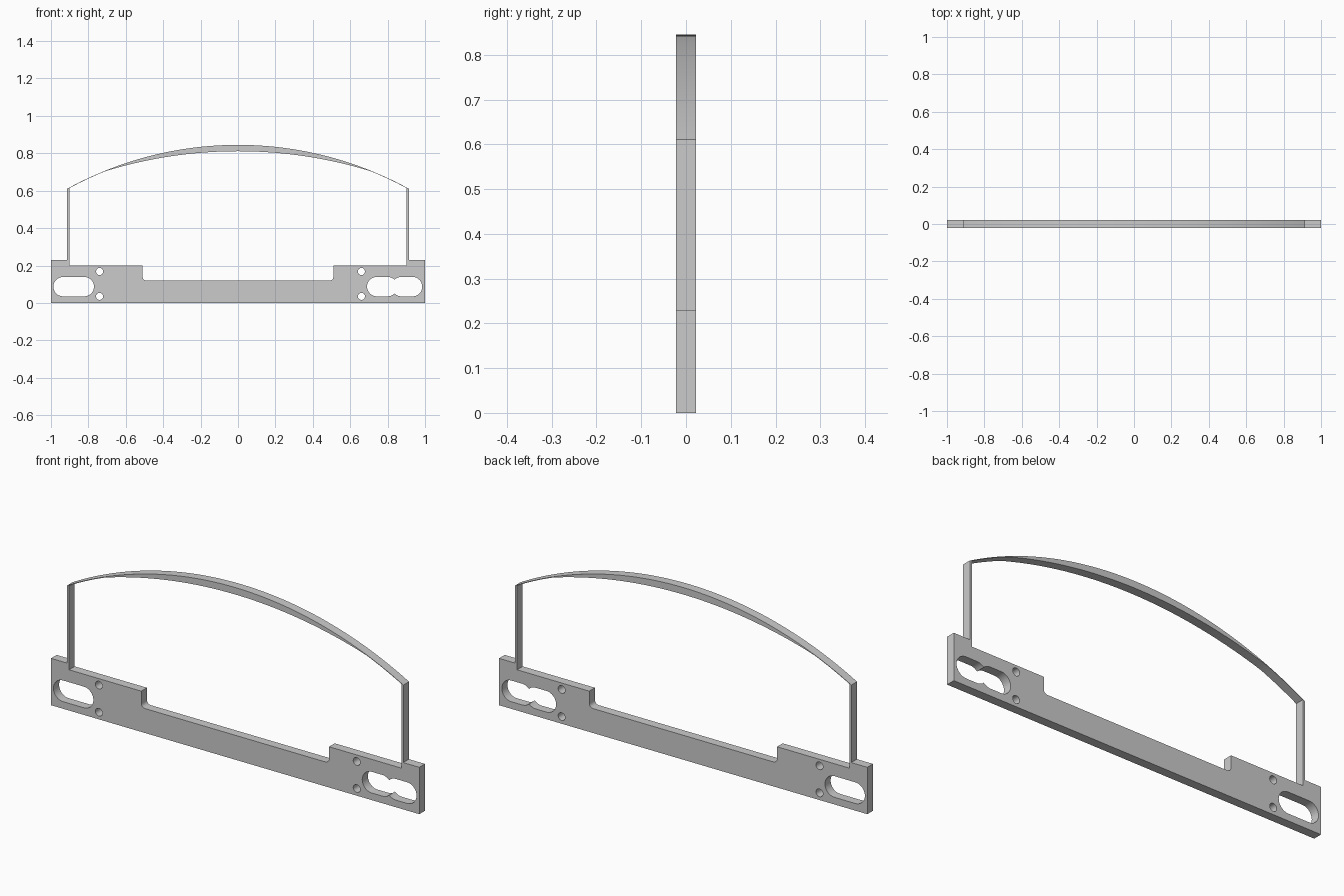
import bpy, bmesh
from math import pi, cos, sin, sqrt

if "Cube" in bpy.data.objects:
    bpy.data.objects.remove(bpy.data.objects["Cube"])

HALF = 0.022      # half thickness in y
SLOT_Z = 0.087    # slot centre height
SLOT_R = 0.052


def arc(cx, cz, r, a0, a1, n=16):
    """Points on an arc, angles in units of pi."""
    return [(cx + r * cos(pi * (a0 + (a1 - a0) * i / n)),
             cz + r * sin(pi * (a0 + (a1 - a0) * i / n))) for i in range(n + 1)]


def plate(name, outlines):
    """Flat plate in the xz plane; the outlines after the first are holes."""
    cu = bpy.data.curves.new(name, 'CURVE')
    cu.dimensions = '2D'
    cu.fill_mode = 'BOTH'
    cu.extrude = HALF
    for pts in outlines:
        sp = cu.splines.new('POLY')
        sp.points.add(len(pts) - 1)
        for p, (x, z) in zip(sp.points, pts):
            p.co = (x, z, 0, 1)
        sp.use_cyclic_u = True
    ob = bpy.data.objects.new(name, cu)
    bpy.context.collection.objects.link(ob)
    ob.rotation_euler = (pi / 2, 0, 0)
    bpy.ops.object.select_all(action='DESELECT')
    ob.select_set(True)
    bpy.context.view_layer.objects.active = ob
    bpy.ops.object.convert(target='MESH')
    ob = bpy.context.object
    bm = bmesh.new()
    bm.from_mesh(ob.data)
    bmesh.ops.remove_doubles(bm, verts=bm.verts, dist=1e-5)
    bmesh.ops.recalc_face_normals(bm, faces=bm.faces)
    bm.to_mesh(ob.data)
    bm.free()
    bpy.ops.object.transform_apply(location=False, rotation=True, scale=False)
    bpy.ops.object.shade_smooth_by_angle(angle=pi / 6)
    return ob


# Base bar: raised ends, recessed middle with filleted corners
right_half = arc(0.49, 0.14, 0.02, -0.5, 0, 6) + [
    (0.51, 0.20), (0.905, 0.20), (0.905, 0.23), (1, 0.23), (1, 0)]
base = right_half + [(-x, z) for x, z in reversed(right_half)]

# Plain slot on the left, two merged slots on the right
left_slot = (arc(-0.935, SLOT_Z, SLOT_R, 0.5, 1.5)
             + arc(-0.822, SLOT_Z, SLOT_R, -0.5, 0.5))
cusp = 0.25       # angle where the two merged slots meet
double_slot = (arc(0.742, SLOT_Z, SLOT_R, 0.5, 1.5)
               + arc(0.80, SLOT_Z, SLOT_R, -0.5, -cusp, 6)
               + arc(0.80 + 2 * SLOT_R * cos(pi * cusp), SLOT_Z, SLOT_R,
                     1 + cusp, 1.5, 6)[1:]
               + arc(0.933, SLOT_Z, SLOT_R, -0.5, 0.5)
               + arc(0.80 + 2 * SLOT_R * cos(pi * cusp), SLOT_Z, SLOT_R,
                     0.5, 1 - cusp, 6)
               + arc(0.80, SLOT_Z, SLOT_R, cusp, 0.5, 6)[1:])

# Screw holes
holes = [arc(x, z, 0.019, 0, 2, 24)[:-1]
         for x in (-0.74, 0.66) for z in (0.035, 0.168)]
plate("base_bar", [base, left_slot, double_slot] + holes)


# Arched top strip: crescent that thins to a sheet at both ends
def outer(x):
    return 0.845 - 1.895 + sqrt(1.895 ** 2 - x * x)


def inner(x):
    return min(0.811 - 2.41 + sqrt(2.41 ** 2 - x * x), outer(x) - 0.003)


N = 64
xs = [-0.913 + 1.826 * i / N for i in range(N + 1)]
plate("arched_strip", [[(x, inner(x)) for x in xs]
                       + [(x, outer(x)) for x in reversed(xs)]])

# Thin upright posts
for side, name in ((-1, "left_post"), (1, "right_post")):
    plate(name, [[(side * x, z) for x, z in (
        (0.902, 0.199), (0.913, 0.199),
        (0.913, outer(0.913) - 0.001), (0.902, outer(0.902) - 0.001))]])
